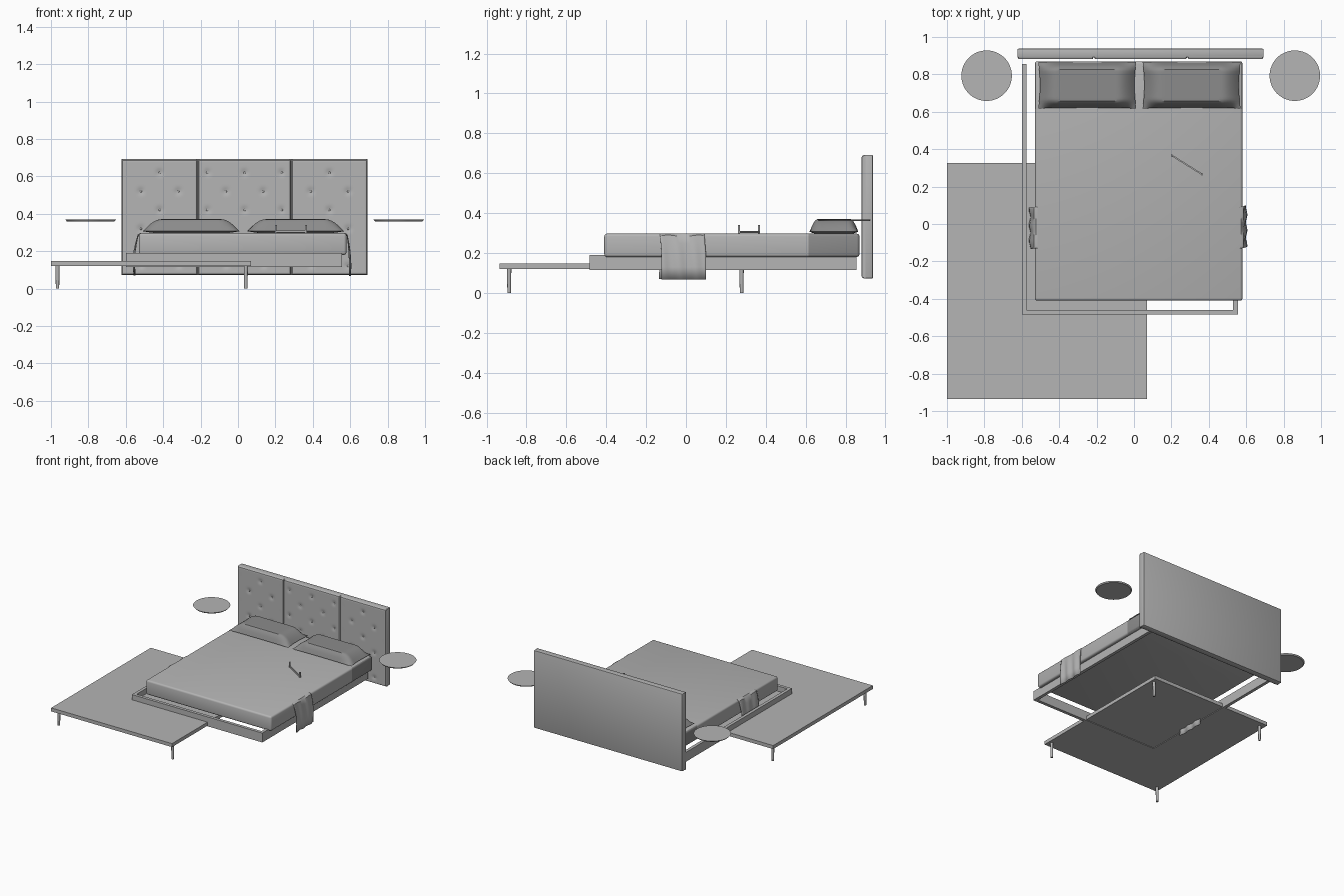
import bpy
import bmesh
import math
from mathutils import Vector

old = bpy.data.objects.get("Cube")
if old:
    bpy.data.objects.remove(old)


def material(name, value):
    m = bpy.data.materials.new(name)
    m.use_nodes = True
    color = (value, value, value, 1)
    m.diffuse_color = color
    m.node_tree.nodes["Principled BSDF"].inputs["Base Color"].default_value = color
    return m


light = material("light_grey", 0.46)
dark = material("dark_grey", 0.26)


def finish(name, bm, mats=(light,), smooth=False):
    bmesh.ops.recalc_face_normals(bm, faces=bm.faces)
    mesh = bpy.data.meshes.new(name)
    bm.to_mesh(mesh)
    bm.free()
    for m in mats:
        mesh.materials.append(m)
    ob = bpy.data.objects.new(name, mesh)
    bpy.context.collection.objects.link(ob)
    if smooth:
        bpy.ops.object.select_all(action="DESELECT")
        ob.select_set(True)
        bpy.context.view_layer.objects.active = ob
        bpy.ops.object.shade_smooth_by_angle(angle=math.radians(35))
    return ob


def add_box(bm, lo, hi):
    lo, hi = Vector(lo), Vector(hi)
    verts = bmesh.ops.create_cube(bm, size=1)["verts"]
    for v in verts:
        v.co = (lo + hi) / 2 + v.co * (hi - lo)


def box(name, lo, hi, bevel=0.0, segments=2):
    bm = bmesh.new()
    add_box(bm, lo, hi)
    if bevel:
        bmesh.ops.bevel(bm, geom=bm.edges[:], offset=bevel, segments=segments,
                        profile=0.5, affect="EDGES")
    return finish(name, bm, smooth=bevel > 0)


def cylinder(name, loc, r_low, r_top, height, sides):
    bm = bmesh.new()
    bmesh.ops.create_cone(bm, cap_ends=True, segments=sides, radius1=r_low,
                          radius2=r_top, depth=height)
    bmesh.ops.translate(bm, vec=loc, verts=bm.verts)
    return finish(name, bm, smooth=True)


def surface(bm, nu, nv, point):
    """Grid of quads over u, v in 0..1."""
    rows = [[bm.verts.new(point(i / nu, j / nv)) for i in range(nu + 1)]
            for j in range(nv + 1)]
    for a, b in zip(rows, rows[1:]):
        for i in range(nu):
            bm.faces.new((a[i], a[i + 1], b[i + 1], b[i]))


# Low platform with four round legs
box("platform_top", (-1, -0.935, 0.12), (0.07, 0.325, 0.148))
for side, x in (("right", -0.965), ("left", 0.042)):
    for end, y in (("front", -0.887), ("back", 0.279)):
        cylinder(f"platform_leg_{end}_{side}", (x, y, 0.061), 0.009, 0.011, 0.122, 16)

# Bed frame: two side rails and a foot rail, open at the head
bm = bmesh.new()
outline = [(-0.6, 0.855), (-0.6, -0.485), (0.555, -0.485), (0.555, 0.855),
           (0.53, 0.855), (0.53, -0.46), (-0.575, -0.46), (-0.575, 0.855)]
ring = [bm.verts.new((x, y, 0.115)) for x, y in outline]
base = bm.faces.new(ring)
top = bmesh.ops.extrude_face_region(bm, geom=[base])["geom"]
bmesh.ops.translate(bm, vec=(0, 0, 0.075),
                    verts=[g for g in top if isinstance(g, bmesh.types.BMVert)])
finish("bed_frame", bm)

# Mattress, with the uncovered sides at the head in the darker colour
bm = bmesh.new()
add_box(bm, (-0.53, -0.41, 0.18), (0.58, 0.87, 0.297))
bmesh.ops.bevel(bm, geom=bm.edges[:], offset=0.014, segments=3, profile=0.5,
                affect="EDGES")
bmesh.ops.bisect_plane(bm, geom=bm.verts[:] + bm.edges[:] + bm.faces[:],
                       plane_co=(0, 0.615, 0), plane_no=(0, 1, 0))
bm.normal_update()
for f in bm.faces:
    if f.calc_center_median().y > 0.615 and abs(f.normal.x) > 0.5:
        f.material_index = 1
finish("mattress", bm, (light, dark), smooth=True)


# Pillows: thin flanged rim swelling to a flattened crown
def pillow(name, cx, mirror):
    cy, hx, hy = 0.742, 0.262, 0.124

    def shell(sign):
        def point(u, v):
            s, t = 2 * u - 1, 2 * v - 1
            rise = min(1, (1 - abs(s)) / 0.38) * min(1, (1 - abs(t)) / 0.34)
            swell = math.sin(rise * math.pi / 2) ** 0.9 if rise > 0 else 0
            pull_x = 1 - 0.035 * (1 - t * t)
            pull_y = 1 - 0.03 * (1 - s * s)
            z = 0.307 + (0.064 if sign > 0 else -0.011) * swell
            return (cx + mirror * s * hx * pull_x, cy + t * hy * pull_y, z)
        return point

    bm = bmesh.new()
    for sign in (1, -1):
        surface(bm, 32, 20, shell(sign))
    bmesh.ops.remove_doubles(bm, verts=bm.verts, dist=0.0005)
    finish(name, bm, (dark,), smooth=True)


pillow("pillow_right", -0.25, 1)
pillow("pillow_left", 0.308, -1)

# Headboard core and three tufted panels
X0, X1, Z0, Z1 = -0.623, 0.693, 0.072, 0.692
box("headboard_core", (X0, 0.892, Z0), (X1, 0.937, Z1), 0.005)
seams = [X0, -0.215, 0.285, X1]
STEP_X, STEP_Z = 0.1, 0.1


def tufted_panel(name, xa, xb):
    mid = (xa + xb) / 2

    def point(u, v):
        x, z = xa + (xb - xa) * u, Z0 + (Z1 - Z0) * v
        # Diamond lattice of dimples, fading to a rolled border
        a = math.pi * (x - mid) / STEP_X
        b = math.pi * (z - 0.62) / STEP_Z
        dimple = max(0, math.cos(a) * math.cos(b)) ** 6
        edge = min(x - xa, xb - x, z - Z0, Z1 - z)
        roll = math.sqrt(max(0, 1 - (1 - min(1, edge / 0.012)) ** 2))
        fade = min(1, max(0, edge - 0.02) / 0.03)
        return (x, 0.893 - 0.012 * roll + 0.005 * dimple * fade, z)

    bm = bmesh.new()
    surface(bm, 72, 100, point)
    # Close the sheet against the core
    rim = [e for e in bm.edges if e.is_boundary]
    out = bmesh.ops.extrude_edge_only(bm, edges=rim)["geom"]
    for g in out:
        if isinstance(g, bmesh.types.BMVert):
            g.co.y = 0.9
    finish(name, bm, smooth=True)


for label, xa, xb in zip(("right", "middle", "left"), seams, seams[1:]):
    tufted_panel(f"headboard_panel_{label}", xa, xb)

# Buttons sit in the dimples of each panel
bm = bmesh.new()
for xa, xb in zip(seams, seams[1:]):
    mid = (xa + xb) / 2
    for row in range(6):
        z = 0.62 - row * STEP_Z
        for col in range(-2, 3):
            x = mid + col * STEP_X
            if (row + col) % 2 == 0 and min(x - xa, xb - x) > 0.04:
                new = bmesh.ops.create_uvsphere(bm, u_segments=8, v_segments=6,
                                                radius=0.006)["verts"]
                for v in new:
                    v.co = (v.co.x + x, v.co.y * 0.5 + 0.886, v.co.z + z)
finish("headboard_buttons", bm, smooth=True)

# Throw: runs under the cover and hangs over both sides
path = [(-0.553, 0.07), (-0.557, 0.13), (-0.553, 0.2), (-0.543, 0.25),
        (-0.534, 0.285), (-0.522, 0.295), (0.572, 0.295), (0.584, 0.285),
        (0.59, 0.25), (0.596, 0.2), (0.6, 0.13), (0.599, 0.068)]


def throw_point(u, v):
    x, z = path[round(u * (len(path) - 1))]
    hang = min(1, max(0, 0.295 - z) / 0.1)
    x += 0.004 * hang * math.sin(v * 17 + z * 8)
    y = -0.13 + 0.222 * v + (0.008 if x > 0 else -0.004) * hang
    return (x, y, z + 0.004 * (1 - hang) * math.sin(v * 9) * (hang > 0))


bm = bmesh.new()
surface(bm, len(path) - 1, 24, throw_point)
throw = finish("throw", bm, smooth=True)
solid = throw.modifiers.new("thickness", "SOLIDIFY")
solid.thickness = 0.004
solid.offset = 0

# Small handle lying on the bed: a bar with two upright ends
a, b = Vector((0.203, 0.366, 0.305)), Vector((0.363, 0.266, 0.305))
bar = box("handle_bar", (-(b - a).length / 2, -0.004, -0.005),
          ((b - a).length / 2, 0.004, 0.005))
bar.location = (a + b) / 2
bar.rotation_euler.z = math.atan2(b.y - a.y, b.x - a.x)
for label, p in (("right", a), ("left", b)):
    cylinder(f"handle_post_{label}", (p.x, p.y, 0.319), 0.006, 0.006, 0.042, 12)

# Round floating bedside tops
for side, x in (("right", -0.788), ("left", 0.86)):
    cylinder(f"bedside_top_{side}", (x, 0.793, 0.364), 0.127, 0.135, 0.009, 64)
